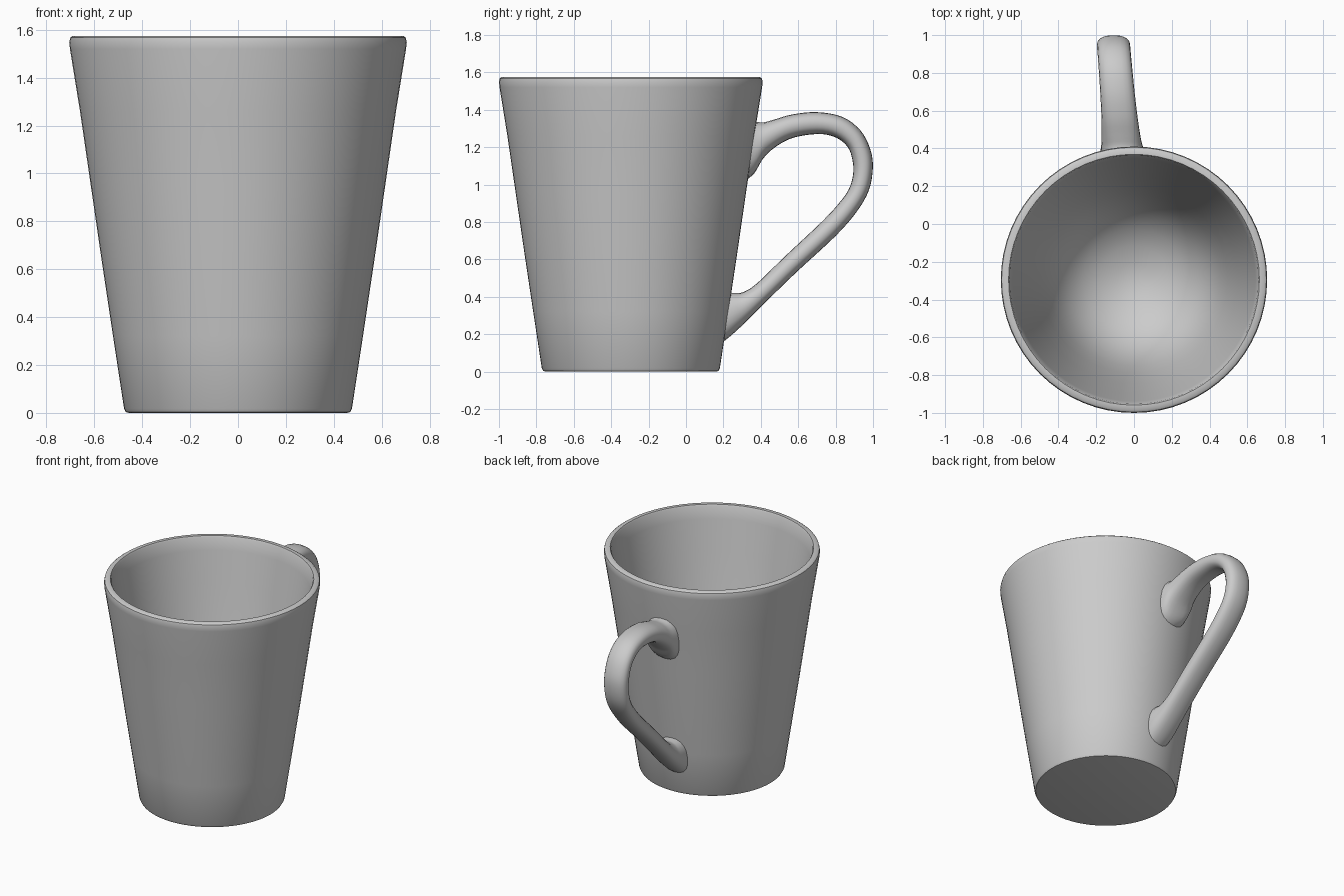
import bpy, bmesh, math
from mathutils import Vector

if "Cube" in bpy.data.objects:
    bpy.data.objects.remove(bpy.data.objects["Cube"])

CY = -0.295  # y of the cup axis

glaze = bpy.data.materials.new("grey_glaze")
glaze.diffuse_color = (0.6, 0.6, 0.6, 1)
glaze.use_nodes = True
glaze.node_tree.nodes["Principled BSDF"].inputs["Base Color"].default_value = glaze.diffuse_color


def finish(name, bm):
    """Turn a bmesh into a smooth shaded, coloured object."""
    bmesh.ops.remove_doubles(bm, verts=bm.verts, dist=1e-5)
    bmesh.ops.recalc_face_normals(bm, faces=bm.faces)
    mesh = bpy.data.meshes.new(name)
    bm.to_mesh(mesh)
    bm.free()
    mesh.materials.append(glaze)
    ob = bpy.data.objects.new(name, mesh)
    bpy.context.collection.objects.link(ob)
    bpy.ops.object.select_all(action='DESELECT')
    ob.select_set(True)
    bpy.context.view_layer.objects.active = ob
    bpy.ops.object.shade_smooth_by_angle(angle=math.radians(40))
    return ob


def bridge(bm, rings):
    """Join successive rings of vertices with quads."""
    for a, b in zip(rings, rings[1:]):
        n = len(a)
        for i in range(n):
            j = (i + 1) % n
            bm.faces.new((a[i], a[j], b[j], b[i]))


# Cup: outer wall, rim, inner wall and bowl-shaped inner floor, as (radius, z)
profile = [(0.455, 0.0), (0.468, 0.003), (0.476, 0.018), (0.522, 0.32),
           (0.570, 0.64), (0.615, 0.95), (0.660, 1.26), (0.702, 1.52),
           (0.705, 1.548), (0.701, 1.567), (0.690, 1.575),
           (0.664, 1.575), (0.658, 1.565), (0.643, 1.48),
           (0.605, 1.26), (0.550, 0.95), (0.495, 0.68), (0.455, 0.53),
           (0.41, 0.41), (0.35, 0.31), (0.27, 0.23), (0.18, 0.18),
           (0.09, 0.15)]
SEG = 64
bm = bmesh.new()
rings = []
for r, z in profile:
    rings.append([bm.verts.new((r * math.cos(2 * math.pi * i / SEG),
                                CY + r * math.sin(2 * math.pi * i / SEG), z))
                  for i in range(SEG)])
bridge(bm, rings)
bm.faces.new(rings[0])
pole = bm.verts.new((0, CY, 0.135))
for i in range(SEG):
    bm.faces.new((rings[-1][i], rings[-1][(i + 1) % SEG], pole))
finish("cup_body", bm)

# Handle: outer edge (y, z), inner edge (y, z), half width
stations = [(0.355, 1.340, 0.315, 1.020, 0.122), (0.410, 1.332, 0.365, 1.060, 0.115),
            (0.470, 1.347, 0.430, 1.160, 0.104), (0.570, 1.375, 0.550, 1.242, 0.096),
            (0.700, 1.387, 0.700, 1.270, 0.091), (0.835, 1.362, 0.800, 1.252, 0.089),
            (0.932, 1.290, 0.865, 1.200, 0.088), (0.985, 1.190, 0.890, 1.130, 0.088),
            (0.999, 1.090, 0.894, 1.060, 0.088), (0.978, 0.970, 0.875, 0.985, 0.088),
            (0.913, 0.855, 0.830, 0.915, 0.088), (0.800, 0.725, 0.730, 0.805, 0.088),
            (0.600, 0.540, 0.530, 0.617, 0.088), (0.450, 0.395, 0.375, 0.468, 0.089),
            (0.325, 0.270, 0.305, 0.425, 0.094), (0.238, 0.190, 0.265, 0.420, 0.102),
            (0.180, 0.145, 0.210, 0.425, 0.106)]


def catmull(a, b, c, d, t):
    return tuple(0.5 * (2 * q + (r - p) * t + (2 * p - 5 * q + 4 * r - s) * t ** 2
                        + (3 * q - p - 3 * r + s) * t ** 3)
                 for p, q, r, s in zip(a, b, c, d))


def rounded(v):
    """Slightly squared-off circle."""
    return math.copysign(abs(v) ** 0.85, v)


padded = [stations[0]] + stations + [stations[-1]]
path = [catmull(*padded[k:k + 4], s / 4)
        for k in range(len(stations) - 1) for s in range(4)] + [stations[-1]]

SIDES = 20
bm = bmesh.new()
rings = []
for yo, zo, yi, zi, hw in path:
    outer, inner = Vector((0, yo, zo)), Vector((0, yi, zi))
    mid, half = (outer + inner) / 2, (outer - inner) / 2
    mid.x = -0.063 - 0.083 * (mid.y - 0.4)  # handle leans slightly sideways
    ring = []
    for i in range(SIDES):
        a = 2 * math.pi * i / SIDES
        ring.append(bm.verts.new(mid + half * rounded(math.cos(a))
                                 + Vector((hw * rounded(math.sin(a)), 0, 0))))
    rings.append(ring)
bridge(bm, rings)
bm.faces.new(rings[0])
bm.faces.new(rings[-1])
finish("handle", bm)
